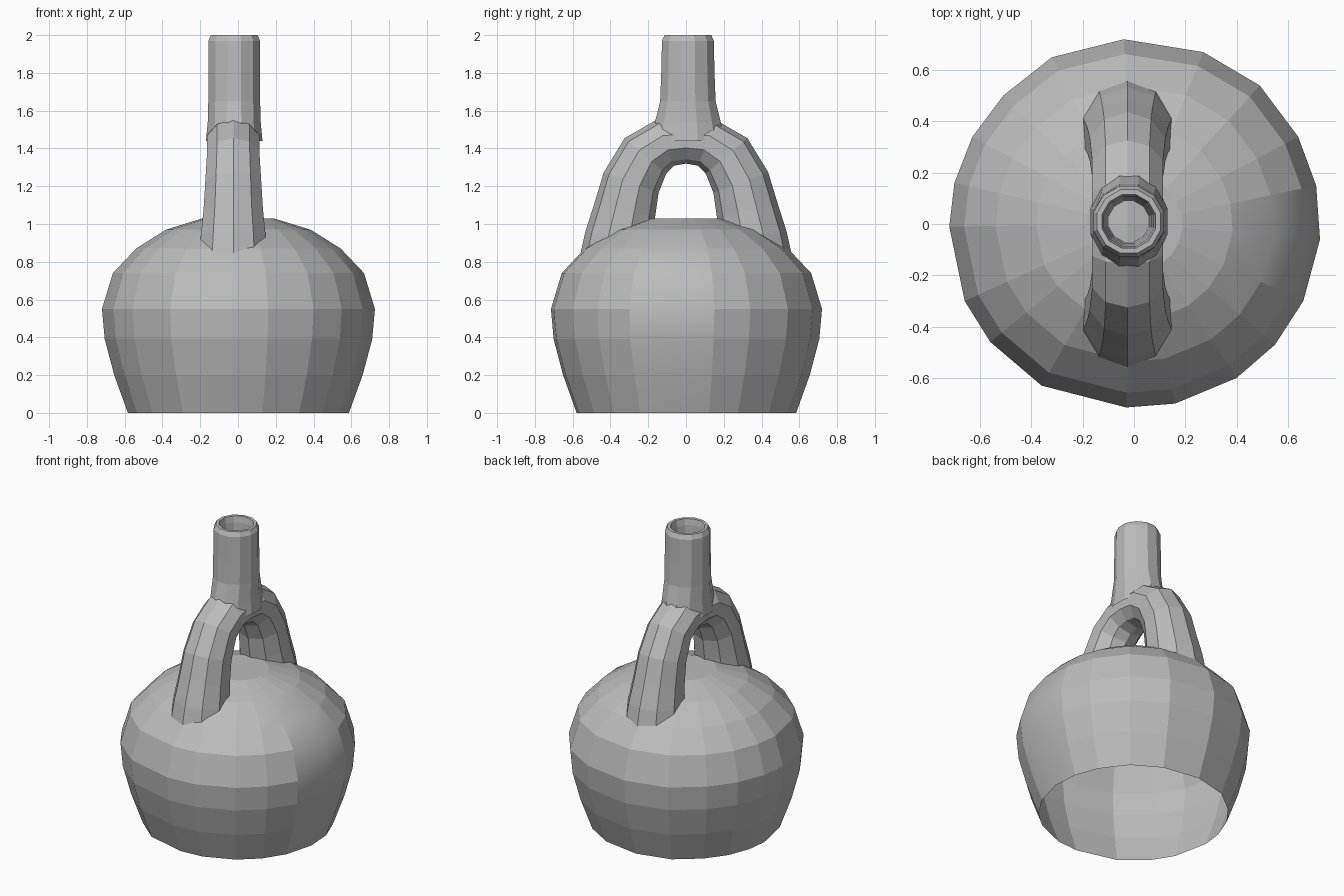
import bpy, bmesh, math
from mathutils import Vector

cube = bpy.data.objects.get("Cube")
if cube:
    bpy.data.objects.remove(cube, do_unlink=True)

clay = bpy.data.materials.new("grey clay")
clay.use_nodes = True
GREY = (0.5, 0.5, 0.5, 1)
clay.diffuse_color = GREY
clay.node_tree.nodes["Principled BSDF"].inputs["Base Color"].default_value = GREY


def loft(name, rings, cap_start=False, cap_end=False, smooth_rule=None):
    """Skin a list of equally sized point rings with quads."""
    bm = bmesh.new()
    loops = [[bm.verts.new(p) for p in ring] for ring in rings]
    n = len(loops[0])
    for a, b in zip(loops, loops[1:]):
        for i in range(n):
            j = (i + 1) % n
            bm.faces.new((a[i], a[j], b[j], b[i]))
    if cap_start:
        bm.faces.new(loops[0][::-1])
    if cap_end:
        bm.faces.new(loops[-1])
    bmesh.ops.recalc_face_normals(bm, faces=bm.faces)
    for f in bm.faces:
        f.smooth = bool(smooth_rule and smooth_rule(f.calc_center_median()))
    mesh = bpy.data.meshes.new(name)
    bm.to_mesh(mesh)
    bm.free()
    mesh.materials.append(clay)
    obj = bpy.data.objects.new(name, mesh)
    bpy.context.collection.objects.link(obj)
    return obj


def circle(n, turn=0.0):
    steps = [math.tau * (i + turn) / n for i in range(n)]
    return [(math.cos(a), math.sin(a)) for a in steps]


# Body: slightly uneven hand-formed outline, scaled up a bulging profile, open below
outline = [(.725, -.06), (.71, .15), (.64, .34), (.49, .54), (.27, .67), (-.04, .72),
           (-.32, .65), (-.51, .5), (-.63, .34), (-.7, .16), (-.72, -.01), (-.66, -.3),
           (-.56, -.46), (-.36, -.63), (-.03, -.715), (.16, -.7), (.4, -.6), (.55, -.47),
           (.66, -.3)]
profile = [(.81, 0), (.91, .2), (.98, .39), (1, .55), (.92, .74), (.75, .87),
           (.53, .97), (.26, 1.03)]
body_rings = [[(x * s, y * s, z) for x, y in outline] for s, z in profile]
loft("body", body_rings, cap_end=True,
     smooth_rule=lambda c: c.x > .3 and -.28 < c.y < .12)

# Handle: arched tube over the body; one half is given and mirrored
half = [(.37, .82, .19), (.355, .93, .18), (.325, 1.07, .165), (.29, 1.22, .155),
        (.215, 1.36, .145), (.11, 1.43, .13)]
path = half + [(0, 1.44, .12)] + [(-y, z, r) for y, z, r in reversed(half)]
handle_rings = []
for i, (y, z, r) in enumerate(path):
    before, after = path[max(i - 1, 0)], path[min(i + 1, len(path) - 1)]
    along = Vector((0, after[0] - before[0], after[1] - before[1])).normalized()
    out = along.cross(Vector((1, 0, 0)))
    width = max(r, .145)
    handle_rings.append([Vector((-.025 + width * c, y, z)) + out * r * s
                         for c, s in circle(10, .5)])
loft("handle", handle_rings)

# Spout: flared oval foot, straight neck, rounded rim and hollow bore
levels = [(.155, .2, 1.44), (.145, .18, 1.54), (.142, .152, 1.65), (.142, .146, 1.8),
          (.142, .142, 1.97), (.128, .128, 2), (.108, .108, 2), (.1, .1, 1.96),
          (.09, .09, 1.75), (.08, .08, 1.5)]
spout_rings = [[(-.02 + rx * c, .01 + ry * s, z) for c, s in circle(12, .5)]
               for rx, ry, z in levels]
loft("spout", spout_rings, cap_end=True)
